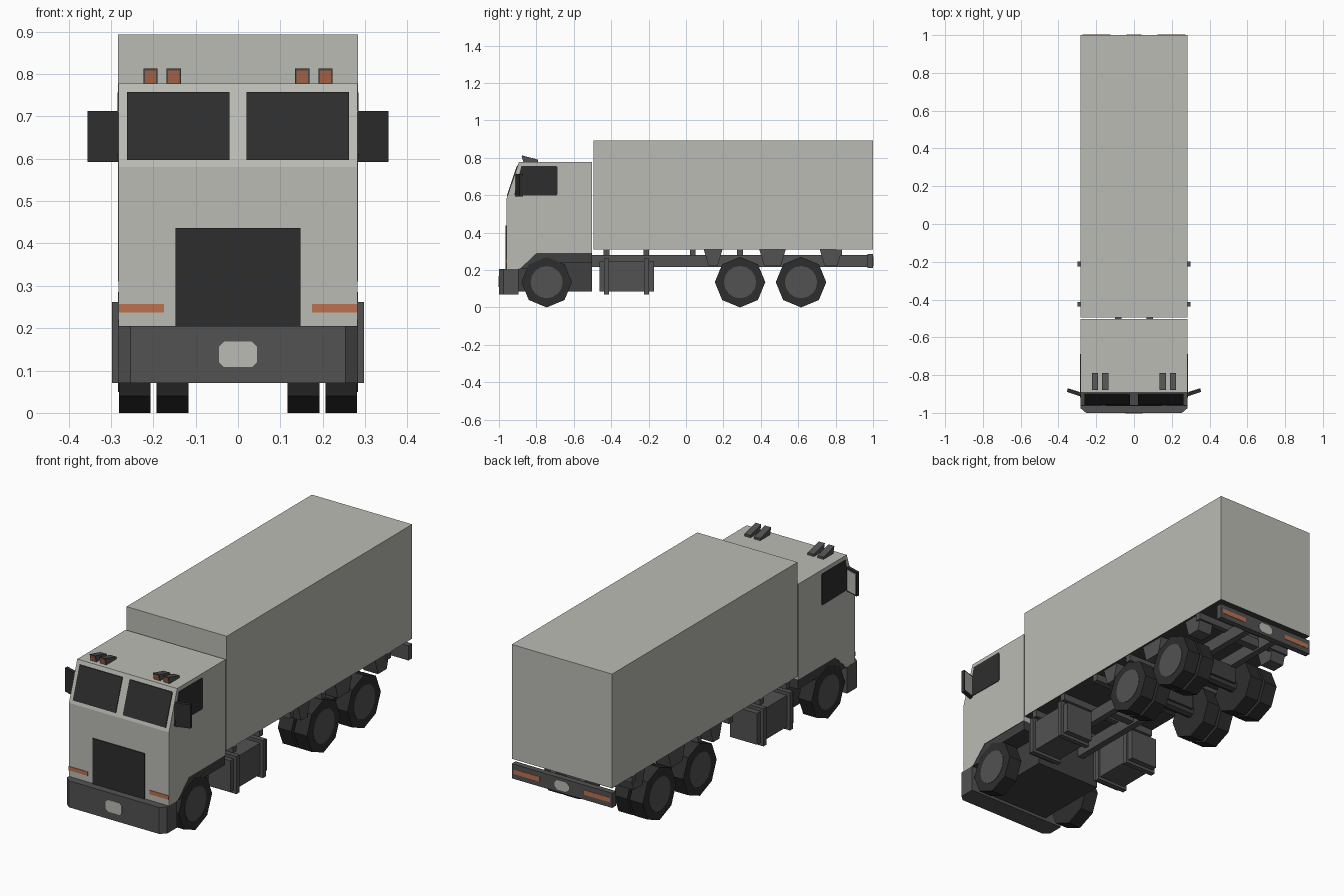
import bpy, bmesh, math
from mathutils import Vector

if "Cube" in bpy.data.objects:
    bpy.data.objects.remove(bpy.data.objects["Cube"])


def make_mat(name, rgb):
    m = bpy.data.materials.new(name)
    m.diffuse_color = (*rgb, 1)
    m.use_nodes = True
    m.node_tree.nodes["Principled BSDF"].inputs["Base Color"].default_value = m.diffuse_color
    return m


BODY = make_mat("pale grey paint", (0.50, 0.50, 0.46))
CHASSIS = make_mat("chassis grey", (0.085, 0.085, 0.085))
UNDER = make_mat("dark underbody", (0.05, 0.05, 0.05))
BLACK = make_mat("black glass and rubber", (0.027, 0.027, 0.027))
AMBER = make_mat("amber lamp", (0.50, 0.17, 0.08))


def prism(name, pts, axis, a, b, mat, under=False):
    """Extrude a 2D profile along an axis: x -> (y,z), y -> (x,z), z -> (x,y)."""
    def place(p, t):
        return {"x": (t, p[0], p[1]), "y": (p[0], t, p[1]), "z": (p[0], p[1], t)}[axis]
    bm = bmesh.new()
    lo = [bm.verts.new(place(p, a)) for p in pts]
    hi = [bm.verts.new(place(p, b)) for p in pts]
    n = len(pts)
    bm.faces.new(lo)
    bm.faces.new(hi[::-1])
    for i in range(n):
        j = (i + 1) % n
        bm.faces.new((lo[i], hi[i], hi[j], lo[j]))
    bmesh.ops.recalc_face_normals(bm, faces=bm.faces)
    if under:  # faces looking down show the underbody colour
        for f in bm.faces:
            f.material_index = 1 if f.normal.z < -0.5 else 0
    me = bpy.data.meshes.new(name)
    bm.to_mesh(me)
    bm.free()
    me.materials.append(mat)
    me.materials.append(UNDER)
    ob = bpy.data.objects.new(name, me)
    bpy.context.collection.objects.link(ob)
    return ob


def box(name, x, y, z, mat, under=False):
    pts = [(x[0], y[0]), (x[1], y[0]), (x[1], y[1]), (x[0], y[1])]
    return prism(name, pts, "z", z[0], z[1], mat, under)


def ring(cy, cz, r, n):
    return [(cy + r * math.sin(2 * math.pi * i / n), cz + r * math.cos(2 * math.pi * i / n))
            for i in range(n)]


def chamfered(w, z0, z1, c):
    return [(-w + c, z0), (w - c, z0), (w, z0 + c), (w, z1 - c),
            (w - c, z1), (-w + c, z1), (-w, z1 - c), (-w, z0 + c)]


def span(s, a, b):
    return tuple(sorted((s * a, s * b)))


# Cargo body
box("cargo_box", (-0.283, 0.283), (-0.495, 1.0), (0.31, 0.893), BODY, True)

# Cab shell and the dark wheel arch strip below it
prism("cab", [(-0.96, 0.205), (-0.89, 0.205), (-0.80, 0.29), (-0.503, 0.29), (-0.503, 0.778),
              (-0.893, 0.778), (-0.96, 0.58)], "x", -0.282, 0.282, BODY, True)
prism("cab_wheel_arch", [(-0.89, 0.205), (-0.84, 0.205), (-0.80, 0.24), (-0.503, 0.24),
                         (-0.503, 0.29), (-0.80, 0.29)], "x", -0.28, 0.28, UNDER)
box("engine_block", (-0.185, 0.185), (-0.895, -0.503), (0.085, 0.25), UNDER)

# Front bumper with its plate, and the grille
prism("front_bumper", [(-0.283, -0.895), (-0.283, -0.975), (-0.254, -1.0), (0.254, -1.0),
                       (0.283, -0.975), (0.283, -0.895)], "z", 0.07, 0.205, CHASSIS)
prism("front_plate", chamfered(0.045, 0.108, 0.168, 0.012), "y", -1.002, -0.998, BODY)
box("grille", (-0.147, 0.147), (-0.964, -0.955), (0.205, 0.437), BLACK)


# Windshield panes follow the slanted cab front
def slant(z):
    return -0.96 + (z - 0.58) * 0.067 / 0.198


for s, side in ((-1, "left"), (1, "right")):
    z0, z1 = 0.597, 0.758
    prism("windshield_" + side,
          [(slant(z0) - 0.004, z0), (slant(z0) + 0.004, z0),
           (slant(z1) + 0.004, z1), (slant(z1) - 0.004, z1)],
          "x", *span(s, 0.02, 0.262), BLACK)
    prism("side_window_" + side, [(-0.918, 0.60), (-0.91, 0.64), (-0.88, 0.757), (-0.695, 0.757),
                                  (-0.688, 0.75), (-0.688, 0.604), (-0.695, 0.597)],
          "x", *span(s, 0.279, 0.285), BLACK)
    box("turn_signal_" + side, span(s, 0.175, 0.2825), (-0.963, -0.957), (0.237, 0.257), AMBER)

    # Mirrors: angled dark housing with a pale reflecting back face
    prism("mirror_" + side, [(s * 0.281, -0.913), (s * 0.355, -0.889), (s * 0.351, -0.872),
                             (s * 0.281, -0.894)], "z", 0.592, 0.713, BLACK)
    prism("mirror_glass_" + side, [(s * 0.288, -0.893), (s * 0.349, -0.874), (s * 0.348, -0.870),
                                   (s * 0.287, -0.889)], "z", 0.60, 0.705, BODY)

    # Roof lamps: wedge housings with amber fronts
    for x0, x1 in ((0.134, 0.169), (0.19, 0.223)):
        prism("roof_lamp_" + side, [(-0.868, 0.774), (-0.79, 0.774), (-0.79, 0.79),
                                    (-0.878, 0.813)], "x", *span(s, x0, x1), CHASSIS)
        prism("roof_lamp_lens_" + side, [(-0.870, 0.779), (-0.866, 0.779), (-0.874, 0.809),
                                         (-0.879, 0.809)],
              "x", *span(s, x0 + 0.004, x1 - 0.004), AMBER)

    # Frame rails, side tanks and straps
    box("frame_rail_" + side, span(s, 0.065, 0.10), (-0.80, 0.975), (0.215, 0.28), CHASSIS)
    box("side_tank_" + side, span(s, 0.13, 0.282), (-0.463, -0.17), (0.085, 0.245), CHASSIS)
    for y in (-0.425, -0.212):
        box("tank_strap_" + side, span(s, 0.12, 0.298), (y - 0.013, y + 0.013),
            (0.07, 0.262), CHASSIS)

    # Tapered wheel guards under the cargo floor
    for y0, y1 in ((0.095, 0.195), (0.392, 0.533), (0.715, 0.835)):
        prism("wheel_guard_" + side, [(y0, 0.31), (y1, 0.31), (y1 - 0.025, 0.225),
                                      (y0 + 0.025, 0.225)],
              "x", *span(s, 0.19, 0.272), CHASSIS)

    # Wheels: eight-sided tyres, doubled at the rear, with hub discs outside
    for label, y in (("front", -0.745), ("middle", 0.289), ("rear", 0.615)):
        prism(label + "_wheel_" + side, ring(y, 0.135, 0.135, 8), "x",
              *span(s, 0.207, 0.281), BLACK)
        prism(label + "_hub_" + side, ring(y, 0.135, 0.086, 16), "x",
              *span(s, 0.277, 0.283), CHASSIS)
        if label != "front":
            prism(label + "_inner_wheel_" + side, ring(y, 0.135, 0.135, 8), "x",
                  *span(s, 0.117, 0.193), BLACK)

    # Rear lamp strips
    box("rear_lamp_" + side, span(s, 0.125, 0.272), (0.996, 1.002), (0.236, 0.260), AMBER)

# Axles and cross members
for label, y in (("front", -0.745), ("middle", 0.289), ("rear", 0.615)):
    prism(label + "_axle", ring(y, 0.135, 0.03, 8), "x", -0.24, 0.24, UNDER)
    box(label + "_axle_mount", (-0.10, 0.10), (y - 0.04, y + 0.04), (0.13, 0.22), UNDER)
for y in (-0.425, -0.212, 0.037, 0.289, 0.82):
    box("cross_member", (-0.28, 0.28), (y - 0.015, y + 0.015), (0.275, 0.312), CHASSIS)
for y in (-0.1, 0.45, 0.85):
    box("frame_brace", (-0.07, 0.07), (y - 0.02, y + 0.02), (0.225, 0.27), CHASSIS)

# Rear bumper and its plate
box("rear_bumper", (-0.283, 0.283), (0.97, 1.0), (0.21, 0.285), CHASSIS)
prism("rear_plate", chamfered(0.04, 0.222, 0.272, 0.015), "y", 0.998, 1.002, BODY)
